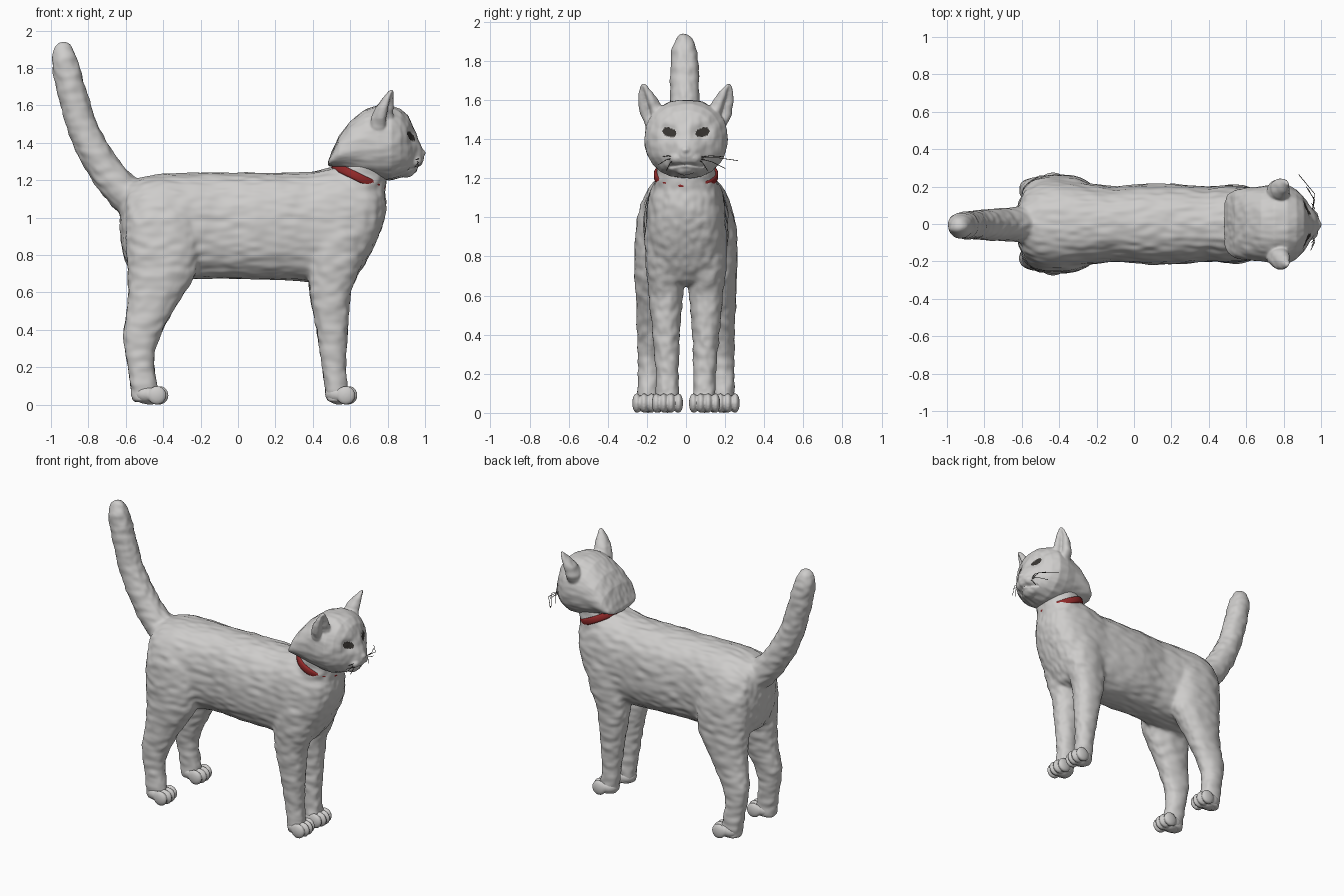
import bpy, bmesh, math
from mathutils import Vector, Matrix, noise


def material(name, rgb):
    m = bpy.data.materials.new(name)
    m.diffuse_color = (*rgb, 1)
    return m


FUR = material("light grey fur", (0.62, 0.61, 0.60))
DARK = material("dark eye", (0.04, 0.036, 0.032))
RED = material("collar red", (0.28, 0.022, 0.022))


def loft(bm, rings, n=2.2, dent=0.0, seg=40):
    """Skin closed superellipse rings given as (centre, u, v)."""
    loops = []
    for c, u, v in rings:
        loop = []
        for i in range(seg):
            a = 2 * math.pi * i / seg
            p, q = math.cos(a), math.sin(a)
            f = 1 - dent * math.exp(-((a - 0.6) / 0.6) ** 2)
            if a > math.pi:
                f = 1 - dent * math.exp(-((a - 2 * math.pi - 0.6) / 0.6) ** 2)
            p = math.copysign(abs(p) ** (2 / n), p) * f
            q = math.copysign(abs(q) ** (2 / n), q) * f
            loop.append(bm.verts.new(Vector(c) + Vector(u) * p + Vector(v) * q))
        loops.append(loop)
    for a, b in zip(loops, loops[1:]):
        for i in range(seg):
            j = (i + 1) % seg
            bm.faces.new((a[i], a[j], b[j], b[i]))
    bm.faces.new(loops[0])
    bm.faces.new(loops[-1])


def along_x(rows):
    """Rows (x, z low, z high, half width) to upright rings."""
    return [((x, 0, (a + b) / 2), (0, 0, (b - a) / 2), (0, w, 0)) for x, a, b, w in rows]


def along_z(rows, side):
    """Rows (z, x0, x1, y0, y1) to level rings on one side."""
    return [(((a + b) / 2, side * (c + d) / 2, z), ((b - a) / 2, 0, 0), (0, side * (d - c) / 2, 0))
            for z, a, b, c, d in rows]


def ball(bm, c, r):
    bmesh.ops.create_uvsphere(bm, u_segments=24, v_segments=14, radius=1,
                              matrix=Matrix.Translation(c) @ Matrix.Diagonal((*r, 1)))


def finish(bm, name, mats, voxel=0, smooth=0):
    bmesh.ops.recalc_face_normals(bm, faces=bm.faces)
    me = bpy.data.meshes.new(name)
    bm.to_mesh(me)
    bm.free()
    ob = bpy.data.objects.new(name, me)
    bpy.context.collection.objects.link(ob)
    bpy.ops.object.select_all(action='DESELECT')
    bpy.context.view_layer.objects.active = ob
    ob.select_set(True)
    if voxel:
        m = ob.modifiers.new("blend", 'REMESH')
        m.mode = 'VOXEL'
        m.voxel_size = voxel
        bpy.ops.object.modifier_apply(modifier=m.name)
        m = ob.modifiers.new("soften", 'SMOOTH')
        m.factor = 0.5
        m.iterations = smooth
        bpy.ops.object.modifier_apply(modifier=m.name)
    ob.data.materials.clear()
    for m in mats:
        ob.data.materials.append(m)
    for p in ob.data.polygons:
        p.use_smooth = True
    return ob


def ruffle(ob, amount):
    """Faint fur clumps."""
    offs = [v.normal * amount * noise.noise((v.co.x * 12, v.co.y * 30, v.co.z * 24))
            for v in ob.data.vertices]
    for v, o in zip(ob.data.vertices, offs):
        v.co += o


# Body: torso, neck, legs and tail blended into one skin
bm = bmesh.new()
loft(bm, along_x([
    (-0.63, 0.92, 1.06, 0.06), (-0.615, 0.80, 1.13, 0.12), (-0.58, 0.72, 1.19, 0.19),
    (-0.50, 0.68, 1.22, 0.235), (-0.40, 0.66, 1.235, 0.245), (-0.25, 0.67, 1.24, 0.215),
    (-0.10, 0.675, 1.24, 0.20), (0.10, 0.67, 1.24, 0.218), (0.25, 0.665, 1.24, 0.212),
    (0.40, 0.655, 1.243, 0.20), (0.48, 0.65, 1.265, 0.205), (0.55, 0.65, 1.28, 0.205),
    (0.62, 0.67, 1.27, 0.195), (0.68, 0.75, 1.24, 0.18), (0.73, 0.85, 1.21, 0.155),
    (0.768, 0.94, 1.18, 0.11), (0.79, 1.01, 1.13, 0.05)]), n=2.4)
loft(bm, [((0.60, 0, 1.0), (0.17, 0, -0.03), (0, 0.19, 0)),
          ((0.64, 0, 1.15), (0.138, 0, -0.055), (0, 0.162, 0)),
          ((0.68, 0, 1.30), (0.12, 0, -0.06), (0, 0.145, 0))])
for s in (-1, 1):
    loft(bm, along_z([
        (0.015, 0.475, 0.60, 0.035, 0.155), (0.08, 0.465, 0.59, 0.035, 0.155),
        (0.2, 0.45, 0.578, 0.037, 0.153), (0.4, 0.418, 0.588, 0.032, 0.172),
        (0.6, 0.38, 0.603, 0.015, 0.19), (0.75, 0.375, 0.66, 0.02, 0.207),
        (0.9, 0.40, 0.68, 0.04, 0.212), (1.05, 0.45, 0.66, 0.05, 0.185)], s))
    loft(bm, along_z([
        (0.015, -0.565, -0.42, 0.135, 0.25), (0.1, -0.578, -0.43, 0.135, 0.25),
        (0.2, -0.59, -0.447, 0.13, 0.247), (0.28, -0.606, -0.447, 0.123, 0.247),
        (0.37, -0.617, -0.415, 0.112, 0.25), (0.5, -0.595, -0.347, 0.092, 0.252),
        (0.6, -0.588, -0.282, 0.072, 0.257), (0.7, -0.59, -0.222, 0.05, 0.262),
        (0.85, -0.60, -0.20, 0.04, 0.264), (1.0, -0.60, -0.22, 0.04, 0.252),
        (1.12, -0.56, -0.27, 0.05, 0.20)], s))
path = [(-0.55, 1.09, 0.105), (-0.61, 1.135, 0.098), (-0.69, 1.225, 0.092), (-0.775, 1.36, 0.087),
        (-0.84, 1.50, 0.081), (-0.885, 1.66, 0.078), (-0.92, 1.80, 0.075),
        (-0.933, 1.87, 0.066), (-0.94, 1.92, 0.045), (-0.942, 1.938, 0.02)]
rings = []
for i, (x, z, r) in enumerate(path):
    a, b = path[max(i - 1, 0)], path[min(i + 1, len(path) - 1)]
    d = Vector((b[0] - a[0], 0, b[1] - a[1])).normalized()
    rings.append(((x, -0.012 * i / 9, z), (d.z * r, 0, -d.x * r), (0, r * 0.97, 0)))
loft(bm, rings, n=2)
ruffle(finish(bm, "body", [FUR], 0.009, 30), 0.006)

# Paws: instep and four toes, with pads beneath
bm = bmesh.new()
for s in (-1, 1):
    for x, y in ((0.55, 0.095), (-0.46, 0.195)):
        back = 0.03 if x < 0 else 0.015
        ball(bm, (x - back, s * y, 0.056), (0.07, 0.066, 0.052))
        ball(bm, (x - 0.01, s * y, 0.025), (0.045, 0.035, 0.025))
        for k in (-1.5, -0.5, 0.5, 1.5):
            ball(bm, (x + 0.045 - 0.012 * abs(k), s * y + k * 0.038, 0.05), (0.05, 0.023, 0.05))
            ball(bm, (x + 0.045 - 0.012 * abs(k), s * y + k * 0.036, 0.012), (0.022, 0.014, 0.012))
finish(bm, "paws", [FUR], 0.006, 3)

# Head with ruff edge, muzzle, nose, chin and hollow ears
bm = bmesh.new()
loft(bm, along_x([
    (0.483, 1.275, 1.305, 0.11), (0.50, 1.275, 1.345, 0.155), (0.54, 1.26, 1.435, 0.182),
    (0.60, 1.24, 1.515, 0.193), (0.68, 1.215, 1.58, 0.20), (0.75, 1.202, 1.603, 0.213),
    (0.82, 1.20, 1.60, 0.212), (0.87, 1.215, 1.58, 0.185), (0.91, 1.225, 1.545, 0.145),
    (0.938, 1.24, 1.485, 0.10), (0.96, 1.26, 1.43, 0.07), (0.98, 1.28, 1.38, 0.045),
    (0.992, 1.31, 1.36, 0.025)]))
ball(bm, (0.985, 0, 1.345), (0.018, 0.026, 0.018))
ball(bm, (0.90, 0, 1.25), (0.05, 0.055, 0.035))
for s in (-1, 1):
    ball(bm, (0.935, s * 0.04, 1.302), (0.05, 0.046, 0.038))
    loft(bm, along_z([
        (1.45, 0.695, 0.84, 0.09, 0.20), (1.53, 0.71, 0.84, 0.105, 0.238),
        (1.59, 0.735, 0.838, 0.135, 0.246), (1.64, 0.775, 0.836, 0.17, 0.244),
        (1.668, 0.80, 0.835, 0.195, 0.236), (1.682, 0.813, 0.83, 0.21, 0.226)], s),
        n=2, dent=0.8)
head = finish(bm, "head", [FUR, DARK], 0.006, 6)
for v in head.data.vertices:
    y, z = abs(v.co.y), v.co.z
    if v.co.x > 0.8:
        # eye sockets with a slight eyeball, and a mouth crease
        d2 = ((y - 0.085) / 0.045) ** 2 + ((z - 1.435) / 0.035) ** 2
        v.co.x += -0.022 * math.exp(-d2) + 0.007 * math.exp(-4 * d2)
        if y < 0.09:
            v.co.x -= 0.012 * math.exp(-((z - 1.272 + 0.15 * y) / 0.008) ** 2)
ruffle(head, 0.004)
for p in head.data.polygons:
    c = p.center
    y = abs(c.y) - 0.085
    if c.x > 0.8 and p.normal.x > 0:
        p.material_index = int((y / 0.036) ** 2 + ((c.z - 1.435 - 0.2 * y) / 0.024) ** 2 < 1)

# Collar: tilted band around the neck
bm = bmesh.new()
U, V, C = Vector((0.135, 0, -0.065)), Vector((0, 0.16, 0)), Vector((0.645, 0, 1.215))
up = Vector((0.065, 0, 0.135)).normalized()
rows = []
for i in range(64):
    a = 2 * math.pi * i / 64
    d = U * math.cos(a) + V * math.sin(a)
    rows.append([bm.verts.new(C + d * k + up * h)
                 for k, h in ((1, -0.022), (1.03, -0.012), (1.03, 0.012), (1, 0.022), (0.88, 0.022), (0.88, -0.022))])
for i in range(64):
    a, b = rows[i], rows[(i + 1) % 64]
    for j in range(6):
        bm.faces.new((a[j], b[j], b[(j + 1) % 6], a[(j + 1) % 6]))
finish(bm, "collar", [RED])

# Whiskers: thin bent hairs
cu = bpy.data.curves.new("whiskers", 'CURVE')
cu.dimensions = '3D'
cu.bevel_depth = 0.0018
cu.bevel_resolution = 1
for y, x, z in ((0.265, 0.88, 1.29), (0.20, 0.92, 1.25), (0.19, 0.93, 1.31),
                (-0.14, 0.945, 1.27), (-0.12, 0.95, 1.31), (-0.10, 0.95, 1.24), (0.11, 0.95, 1.24)):
    s = math.copysign(1, y)
    sp = cu.splines.new('POLY')
    sp.points.add(2)
    for pt, co in zip(sp.points, ((0.95, s * 0.05, 1.305), (0.965, s * 0.03 + y * 0.5, z * 0.5 + 0.66), (x, y, z))):
        pt.co = (*co, 1)
ob = bpy.data.objects.new("whiskers", cu)
cu.materials.append(DARK)
bpy.context.collection.objects.link(ob)
